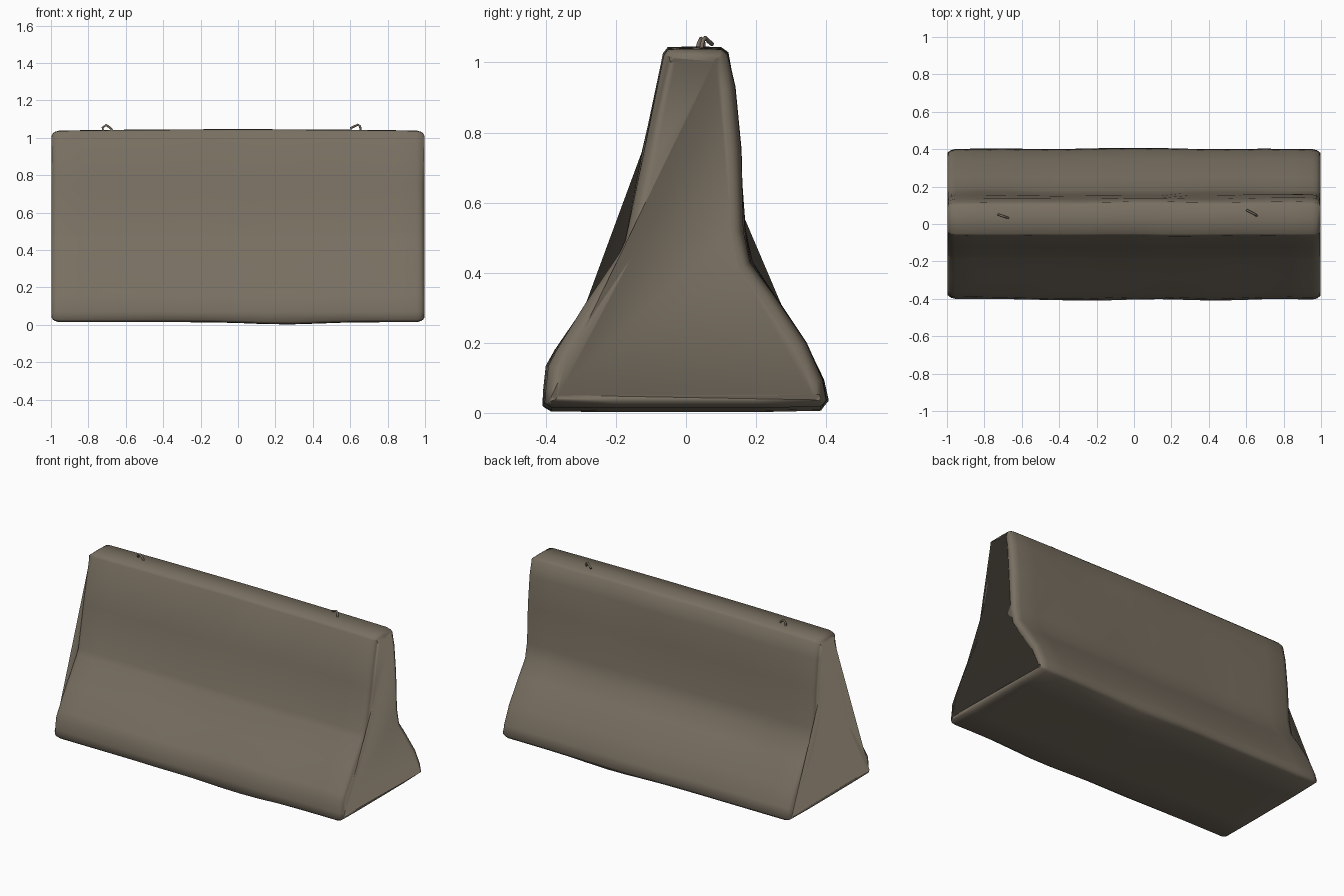
import bpy, bmesh, math
from mathutils import Vector, noise

if "Cube" in bpy.data.objects:
    bpy.data.objects.remove(bpy.data.objects["Cube"])


def material(name, rgb):
    m = bpy.data.materials.new(name)
    m.diffuse_color = (*rgb, 1)
    m.use_nodes = True
    m.node_tree.nodes["Principled BSDF"].inputs["Base Color"].default_value = m.diffuse_color
    return m


concrete = material("weathered_concrete", (0.19, 0.16, 0.12))

# Cross-section of the barrier (y, z), corners softened with close points
profile = [(-0.385, 0.016), (-0.405, 0.028), (-0.402, 0.07), (-0.395, 0.135), (-0.37, 0.18),
           (-0.285, 0.31), (-0.188, 0.455), (-0.172, 0.49), (-0.12, 0.75),
           (-0.064, 1.02), (-0.052, 1.036), (0.03, 1.038), (0.1, 1.036), (0.117, 1.022),
           (0.135, 0.93), (0.152, 0.75), (0.166, 0.52), (0.186, 0.43), (0.25, 0.34),
           (0.34, 0.2), (0.39, 0.095), (0.403, 0.035), (0.385, 0.018),
           (0.2, 0.014), (0.0, 0.014), (-0.2, 0.014)]


def station(bm, x, inset):
    """One ring of the loft, pulled inward at the ends and gently uneven."""
    ring = []
    n = len(profile)
    for i, (y, z) in enumerate(profile):
        a, b = profile[i - 1], profile[(i + 1) % n]
        t = Vector((b[0] - a[0], b[1] - a[1])).normalized()
        y += inset * t.y * 1.0 if z < 0.0 else 0
        y, z = y + t.y * -0.0, z
        # inward normal of the clockwise outline is (t.y, -t.x)
        y += t.y * inset
        z -= t.x * inset
        wob = noise.noise(Vector((x * 2.5, y * 4, z * 3))) * 0.009
        y -= t.y * wob
        z += 0.008 * (1 - x * x) * max(0, z - 0.9) / 0.14
        if z < 0.03:
            z -= 0.012 * math.exp(-((x - 0.25) / 0.25) ** 2)
        ring.append(bm.verts.new((x, y, max(z, 0.001))))
    return ring


# Barrier body
bm = bmesh.new()
ends = [(-0.997, 0.035), (-0.992, 0.016), (-0.978, 0.006), (-0.955, 0.0)]
inner = [(-0.84 + i * 0.14, 0.0) for i in range(13)]
stations = ends + inner + [(-x, s) for x, s in reversed(ends)]
rings = [station(bm, x, s) for x, s in stations]
for r0, r1 in zip(rings, rings[1:]):
    for i in range(len(r0)):
        j = (i + 1) % len(r0)
        bm.faces.new((r0[i], r0[j], r1[j], r1[i]))
caps = [bm.faces.new(rings[0]), bm.faces.new(rings[-1])]
bmesh.ops.inset_individual(bm, faces=caps, thickness=0.012)
bmesh.ops.recalc_face_normals(bm, faces=bm.faces)
for f in bm.faces:
    f.smooth = True
me = bpy.data.meshes.new("barrier_body")
bm.to_mesh(me)
bm.free()
me.materials.append(concrete)
body = bpy.data.objects.new("barrier_body", me)
bpy.context.collection.objects.link(body)


# Small bent lifting loops on the top
def lifting_loop(name, x, points):
    cu = bpy.data.curves.new(name, 'CURVE')
    cu.dimensions = '3D'
    cu.bevel_depth = 0.006
    cu.bevel_resolution = 1
    cu.use_fill_caps = True
    sp = cu.splines.new('POLY')
    sp.points.add(len(points) - 1)
    for p, (dx, y, z) in zip(sp.points, points):
        p.co = (x + dx, y, z, 1)
    cu.materials.append(concrete)
    ob = bpy.data.objects.new(name, cu)
    bpy.context.collection.objects.link(ob)


lifting_loop("left_lifting_loop", -0.7,
             [(-0.02, 0.05, 1.02), (-0.024, 0.05, 1.055), (-0.005, 0.043, 1.068),
              (0.015, 0.037, 1.055), (0.035, 0.03, 1.03)])
lifting_loop("right_lifting_loop", 0.635,
             [(-0.033, 0.075, 1.052), (-0.015, 0.065, 1.06), (0.005, 0.055, 1.07),
              (0.018, 0.048, 1.062), (0.022, 0.04, 1.02)])
